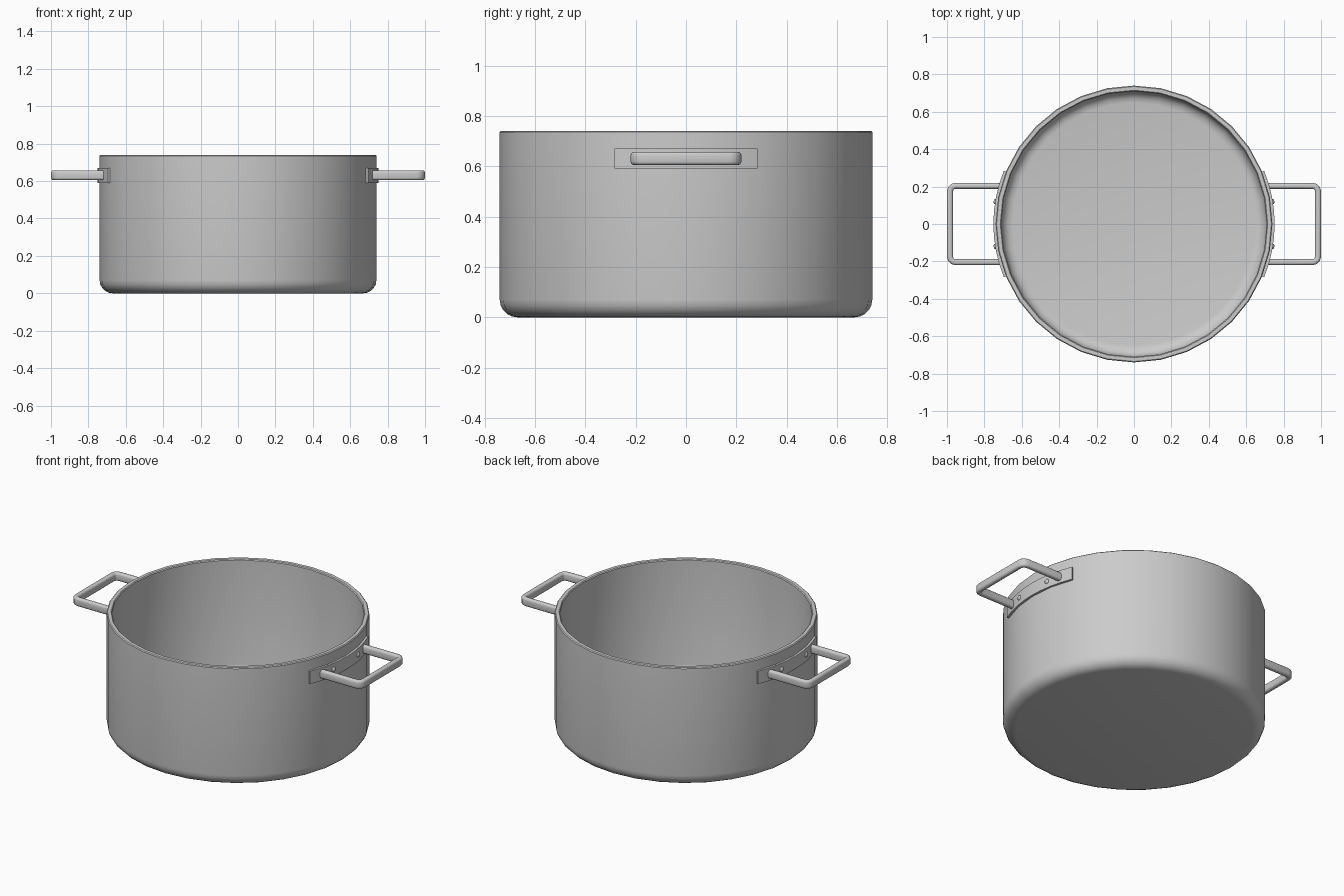
import bpy, bmesh, math
from mathutils import Vector

cube = bpy.data.objects.get("Cube")
if cube:
    bpy.data.objects.remove(cube, do_unlink=True)

steel = bpy.data.materials.new("brushed steel grey")
steel.use_nodes = True
colour = (0.6, 0.6, 0.6, 1)
steel.diffuse_color = colour
steel.node_tree.nodes["Principled BSDF"].inputs["Base Color"].default_value = colour

SIDES = 32
RADIUS = 0.74


def finish(name, bm, angle=40):
    bmesh.ops.recalc_face_normals(bm, faces=bm.faces)
    mesh = bpy.data.meshes.new(name)
    bm.to_mesh(mesh)
    bm.free()
    mesh.materials.append(steel)
    obj = bpy.data.objects.new(name, mesh)
    bpy.context.collection.objects.link(obj)
    bpy.ops.object.select_all(action="DESELECT")
    obj.select_set(True)
    bpy.context.view_layer.objects.active = obj
    bpy.ops.object.shade_smooth_by_angle(angle=math.radians(angle))
    return obj


def arc(cx, cz, r, start, end, steps):
    """Points on an arc, angles in degrees."""
    angles = [math.radians(start + (end - start) * i / steps) for i in range(steps + 1)]
    return [(cx + r * math.cos(a), cz + r * math.sin(a)) for a in angles]


def bridge(bm, a, b):
    for i in range(len(a)):
        j = (i + 1) % len(a)
        bm.faces.new((a[i], a[j], b[j], b[i]))


# Pot: hollow lathe with rounded base corners and a softened rim
def make_pot():
    profile = arc(0.67, 0.07, 0.07, -90, 0, 5)
    profile += [(RADIUS, 0.735), (0.735, 0.74), (0.715, 0.74), (0.71, 0.735)]
    profile += arc(0.65, 0.09, 0.06, 0, -90, 4)
    bm = bmesh.new()
    rings = []
    for r, z in profile:
        rings.append([bm.verts.new((r * math.cos(math.tau * i / SIDES),
                                    r * math.sin(math.tau * i / SIDES), z))
                      for i in range(SIDES)])
    for a, b in zip(rings, rings[1:]):
        bridge(bm, a, b)
    bm.faces.new(rings[0])
    bm.faces.new(rings[-1])
    finish("pot", bm)


# Mounting plate: curved strip hugging the wall
def make_plate(name, side):
    bm = bmesh.new()
    half = math.asin(0.285 / 0.752)
    steps = 8
    rings = []
    for i in range(steps + 1):
        a = -half + 2 * half * i / steps
        rings.append([bm.verts.new((side * r * math.cos(a), r * math.sin(a), z))
                      for r, z in ((0.725, 0.59), (0.752, 0.59), (0.752, 0.67), (0.725, 0.67))])
    for a, b in zip(rings, rings[1:]):
        bridge(bm, a, b)
    bm.faces.new(rings[0])
    bm.faces.new(rings[-1])
    finish(name, bm)


# Handle: rounded bar swept along a U-shaped path
def make_handle(name, side):
    corner = arc(0.954, 0.174, 0.03, 0, 90, 3)
    path = [(0.70, -0.204)] + [(x, -y) for x, y in reversed(corner)]
    path += corner + [(0.70, 0.204)]
    path = [Vector(p) for p in path]
    section = []
    for cx, cz, start in ((1, 1, 0), (-1, 1, 90), (-1, -1, 180), (1, -1, 270)):
        section += arc(cx * 0.003, cz * 0.013, 0.013, start, start + 90, 3)
    bm = bmesh.new()
    rings = []
    for i, p in enumerate(path):
        before = (p - path[max(i - 1, 0)]).normalized()
        after = (path[min(i + 1, len(path) - 1)] - p).normalized()
        t = (before + after).normalized()
        normal = Vector((t.y, -t.x))
        rings.append([bm.verts.new((side * (p.x + normal.x * u), p.y + normal.y * u, 0.631 + v))
                      for u, v in section])
    for a, b in zip(rings, rings[1:]):
        bridge(bm, a, b)
    bm.faces.new(rings[0])
    bm.faces.new(rings[-1])
    finish(name, bm)


# Rivet: small flattened dome on the plate
def make_rivet(name, side, y):
    bm = bmesh.new()
    bmesh.ops.create_uvsphere(bm, u_segments=12, v_segments=8, radius=0.015)
    a = math.asin(y / 0.75)
    for v in bm.verts:
        v.co.x *= 0.7
        x, w = v.co.x + 0.75, v.co.y
        v.co = Vector((side * (x * math.cos(a) - w * math.sin(a)),
                       x * math.sin(a) + w * math.cos(a), v.co.z + 0.631))
    finish(name, bm)


make_pot()
for label, side in (("left", 1), ("right", -1)):
    make_plate(label + "_handle_plate", side)
    make_handle(label + "_handle", side)
    for place, y in (("front", -0.12), ("back", 0.12)):
        make_rivet(label + "_" + place + "_rivet", side, y)
